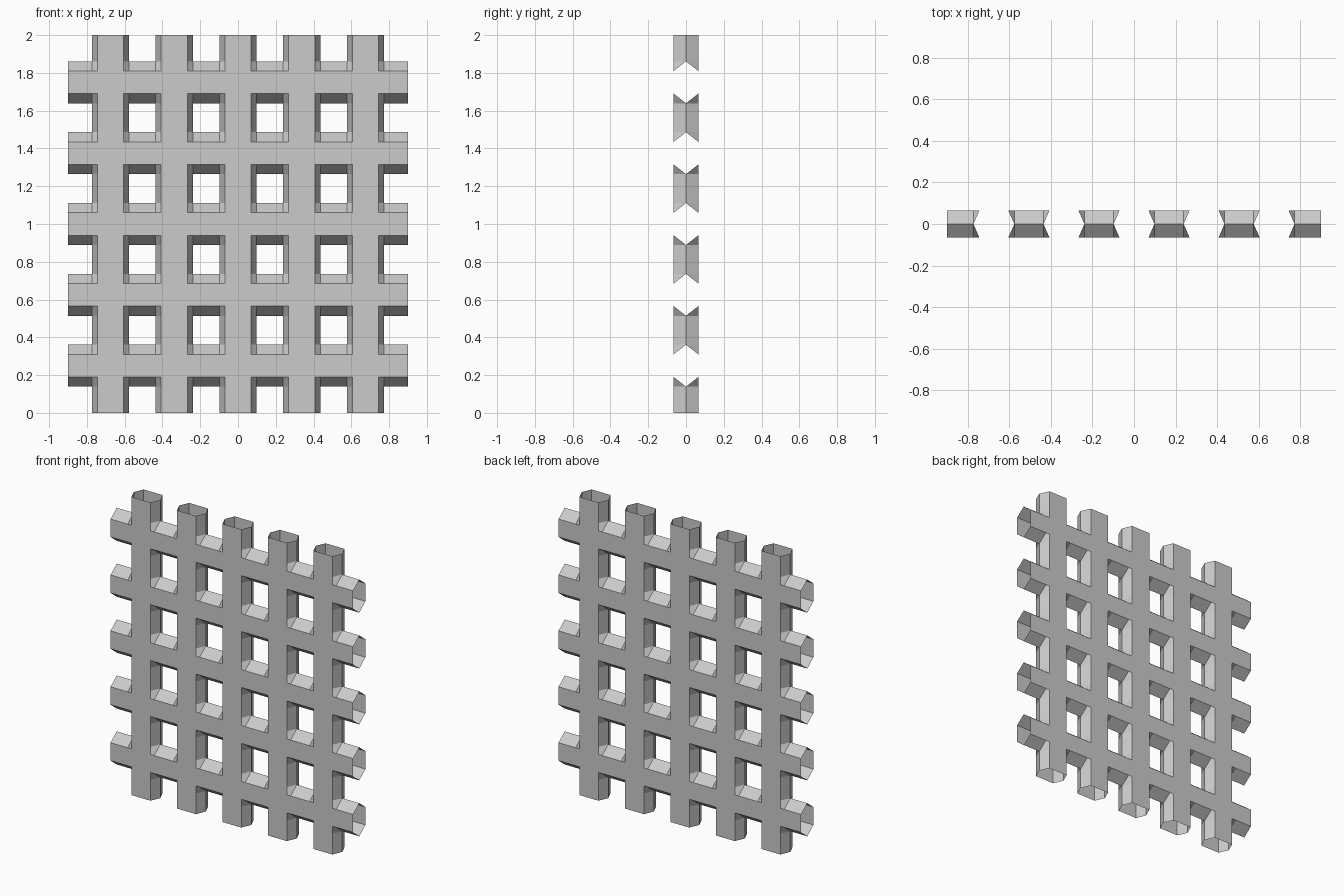
import bpy, bmesh

if "Cube" in bpy.data.objects:
    bpy.data.objects.remove(bpy.data.objects["Cube"])

HALF_Y = 0.065


def stations(centres, flat, edge, lo, hi):
    """Grid lines across a row of bars: (position, lies_on_mid_ridge)."""
    out = [(lo, True)]
    for c in centres:
        out += [(c - edge, True), (c - flat, False), (c + flat, False), (c + edge, True)]
    return out + [(hi, True)]


# vertical bars (spaced in x) and horizontal bars (spaced in z)
xs = stations([0.3375 * i for i in range(-2, 3)], 0.07, 0.0985, -0.9, 0.9)
zs = stations([0.25 + 0.375 * i for i in range(5)], 0.06, 0.111, 0.0, 2.0)

bm = bmesh.new()
for side in (-1, 1):
    def point(n):
        (x, ox), (z, oz) = n
        # ridge points lie on the mid plane, all others on the flat face
        return bm.verts.new((x, 0.0 if ox and oz else side * HALF_Y, z))

    for xa, xb in zip(xs, xs[1:]):
        for za, zb in zip(zs, zs[1:]):
            if xa[1] and xb[1] and za[1] and zb[1]:
                continue  # open window between the bars
            nodes = [(xa, za), (xb, za), (xb, zb), (xa, zb)]
            # joint corners start at the ridge point so they fold as a valley
            ridge = [i for i, n in enumerate(nodes) if n[0][1] and n[1][1]]
            if len(ridge) == 1:
                nodes = nodes[ridge[0]:] + nodes[:ridge[0]]
            if side > 0:
                nodes.reverse()
                nodes = nodes[-1:] + nodes[:-1]
            bm.faces.new([point(n) for n in nodes])

# join the two halves into hollow six-sided tubes with open ends
bmesh.ops.remove_doubles(bm, verts=bm.verts[:], dist=0.0005)

mesh = bpy.data.meshes.new("lattice_grille")
bm.to_mesh(mesh)
bm.free()
grey = bpy.data.materials.new("plain grey")
grey.diffuse_color = (0.6, 0.6, 0.6, 1)
grey.use_nodes = True
grey.node_tree.nodes["Principled BSDF"].inputs["Base Color"].default_value = grey.diffuse_color
mesh.materials.append(grey)
grille = bpy.data.objects.new("lattice_grille", mesh)
bpy.context.collection.objects.link(grille)
